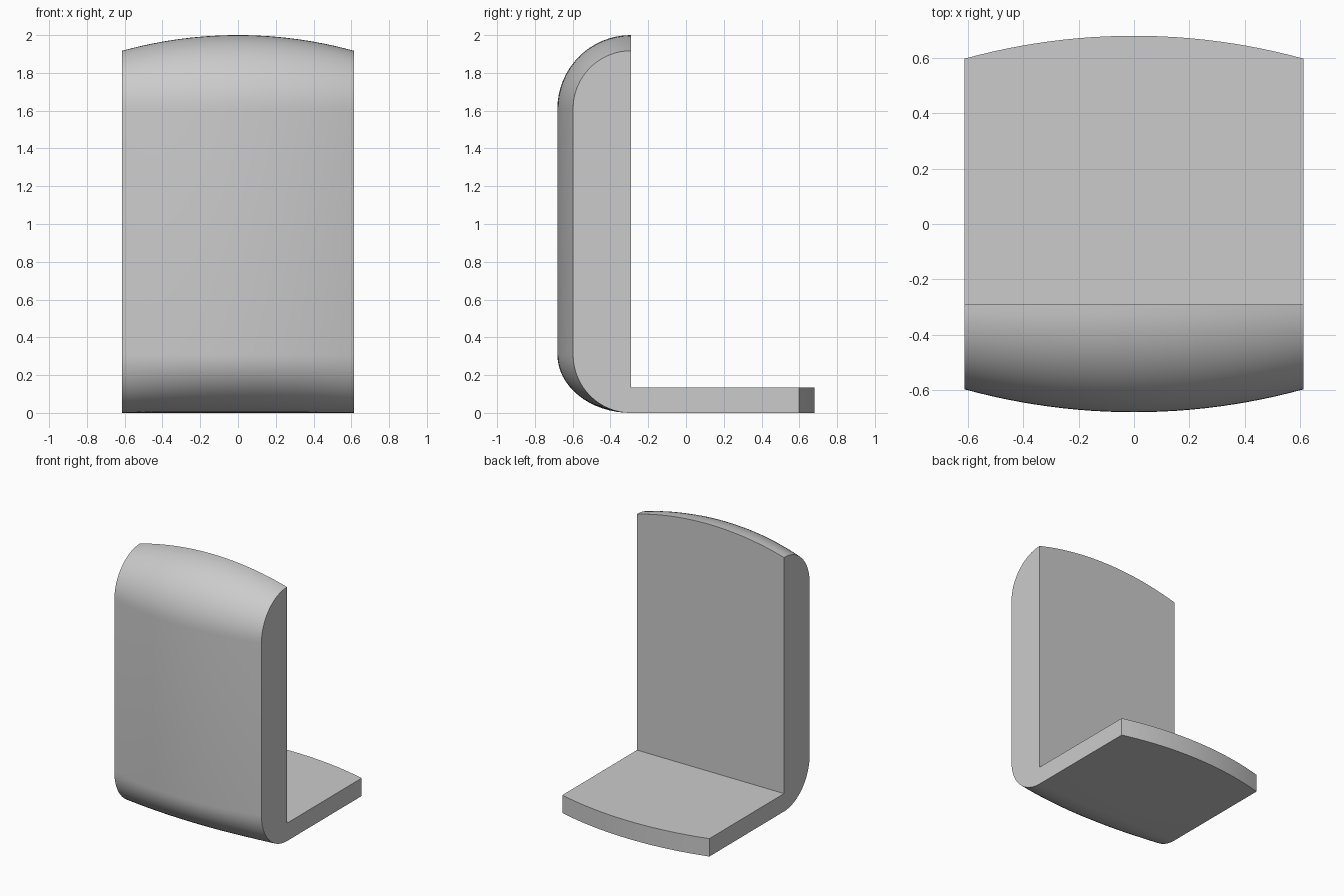
import bpy, bmesh, math

cube = bpy.data.objects.get("Cube")
if cube:
    bpy.data.objects.remove(cube)

HALF_WIDTH = 0.614
BULGE = 0.083        # how far the curved faces swell at the middle
INNER_Y = -0.292     # back face of the upright
SLAB_TOP = 0.135
COLUMNS, ARC_STEPS = 24, 16

grey = bpy.data.materials.new("plain grey")
grey.use_nodes = True
colour = (0.6, 0.6, 0.6, 1)
grey.diffuse_color = colour
grey.node_tree.nodes["Principled BSDF"].inputs["Base Color"].default_value = colour


def swell(x):
    """Circular bulge: full at the middle, zero at both sides."""
    radius = (HALF_WIDTH ** 2 + BULGE ** 2) / (2 * BULGE)
    return math.sqrt(radius ** 2 - x ** 2) - radius + BULGE


def corner(centre_z, depth, height, start):
    """Quarter ellipse in the side plane, turning from start by 90 degrees."""
    for i in range(ARC_STEPS + 1):
        a = start + math.pi / 2 * i / ARC_STEPS
        yield INNER_Y + depth * math.cos(a), centre_z + height * math.sin(a)


def side_profile(x):
    """Outline of the upright and its foot slab at one position across the width."""
    b = swell(x)
    depth = 0.306 + b
    upper = corner(1.61, depth, 0.307 + b, math.pi / 2)
    lower = corner(0.31, depth, 0.31, math.pi)
    back = 0.598 + b
    return [*upper, *lower, (back, 0), (back, SLAB_TOP), (INNER_Y, SLAB_TOP)]


# Loft the side outline across the width and close both sides
bm = bmesh.new()
rings = []
for i in range(COLUMNS + 1):
    x = HALF_WIDTH * (2 * i / COLUMNS - 1)
    rings.append([bm.verts.new((x, y, z)) for y, z in side_profile(x)])
for a, b in zip(rings, rings[1:]):
    for j in range(len(a)):
        k = (j + 1) % len(a)
        bm.faces.new((a[j], a[k], b[k], b[j]))
bm.faces.new(rings[0])
bm.faces.new(rings[-1][::-1])
bmesh.ops.recalc_face_normals(bm, faces=bm.faces)

mesh = bpy.data.meshes.new("curved_bracket")
bm.to_mesh(mesh)
bm.free()
mesh.materials.append(grey)
bracket = bpy.data.objects.new("curved_bracket", mesh)
bpy.context.collection.objects.link(bracket)

# Smooth the curves, keep the corners sharp
bpy.ops.object.select_all(action="DESELECT")
bracket.select_set(True)
bpy.context.view_layer.objects.active = bracket
bpy.ops.object.shade_smooth_by_angle(angle=math.radians(30))
